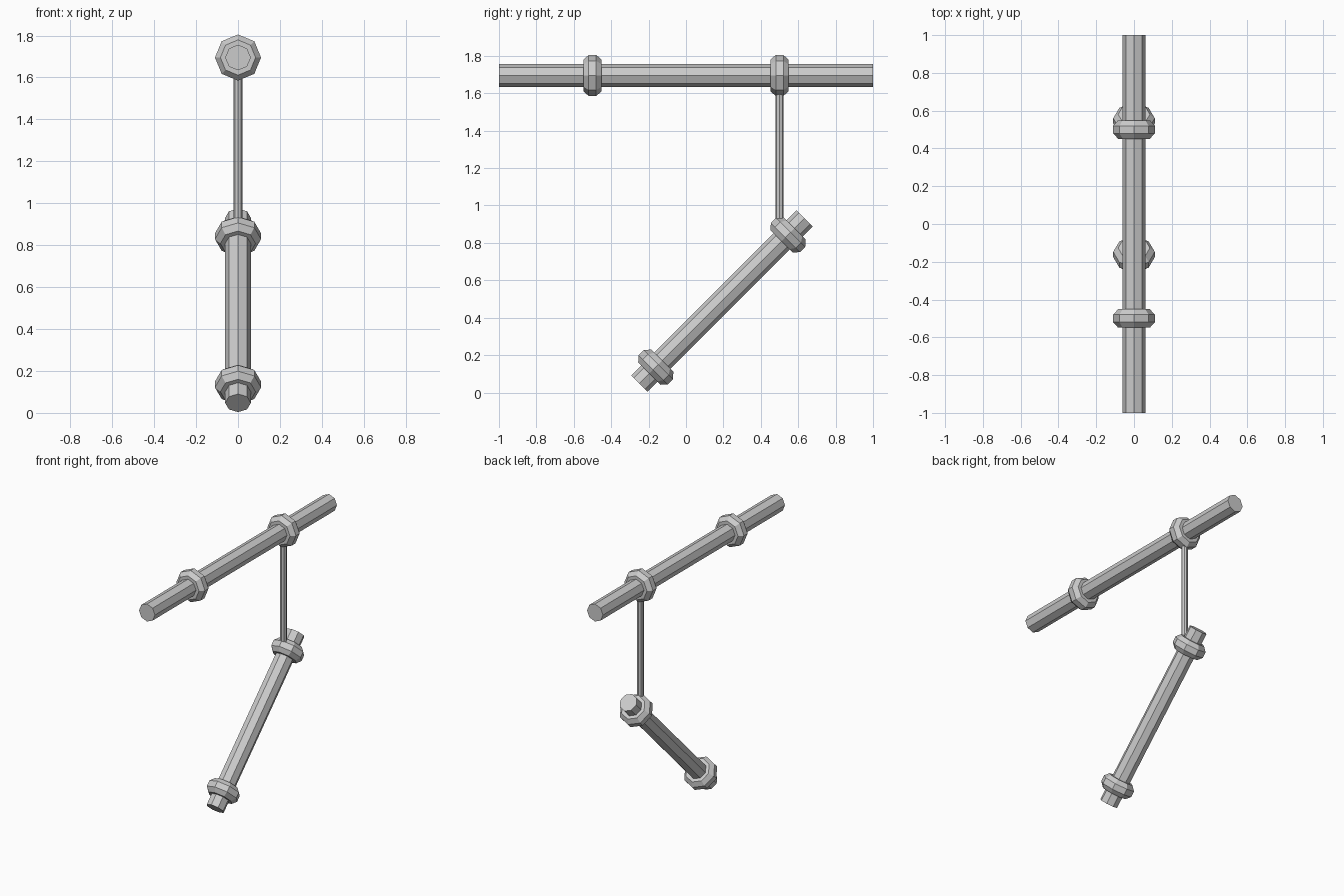
import bpy, bmesh, math
from mathutils import Vector, Matrix

if "Cube" in bpy.data.objects:
    bpy.data.objects.remove(bpy.data.objects["Cube"])

SIDES = 8


def lathe(name, profile, centre, tilt):
    """Turn (radius, height) points into an octagonal solid, tilted about x."""
    bm = bmesh.new()
    rings = []
    for r, h in profile:
        rings.append([bm.verts.new((r * math.cos(math.tau * i / SIDES),
                                    r * math.sin(math.tau * i / SIDES), h))
                      for i in range(SIDES)])
    for a, b in zip(rings, rings[1:]):
        for i in range(SIDES):
            j = (i + 1) % SIDES
            bm.faces.new((a[i], a[j], b[j], b[i]))
    bm.faces.new(rings[0][::-1])
    bm.faces.new(rings[-1])
    mesh = bpy.data.meshes.new(name)
    bm.to_mesh(mesh)
    bm.free()
    obj = bpy.data.objects.new(name, mesh)
    obj.matrix_world = Matrix.Translation(centre) @ Matrix.Rotation(tilt, 4, 'X')
    bpy.context.collection.objects.link(obj)
    return obj


def rod(name, radius, length, centre, tilt):
    return lathe(name, [(radius, -length / 2), (radius, length / 2)], centre, tilt)


def collared_bar(name, length, centre, tilt):
    """Bar with two chamfered collars spaced one unit apart."""
    centre = Vector(centre)
    rod(name, 0.061, length, centre, tilt)
    axis = Matrix.Rotation(tilt, 3, 'X') @ Vector((0, 0, 1))
    collar = [(0.05, -0.049), (0.084, -0.049), (0.11, -0.02),
              (0.11, 0.02), (0.084, 0.049), (0.05, 0.049)]
    for label, side in (("near", -0.5), ("far", 0.5)):
        lathe(f"{name}_{label}_collar", collar, centre + axis * side, tilt)


# Horizontal top bar and slanted hanging bar
collared_bar("top_bar", 2.0, (0, 0, 1.695), math.radians(-90))
collared_bar("hanging_bar", 1.25, (0, 0.192, 0.489), math.radians(-45))

# Thin vertical link between the far collars
rod("link_rod", 0.021, 0.88, (0, 0.5, 1.25), 0)
